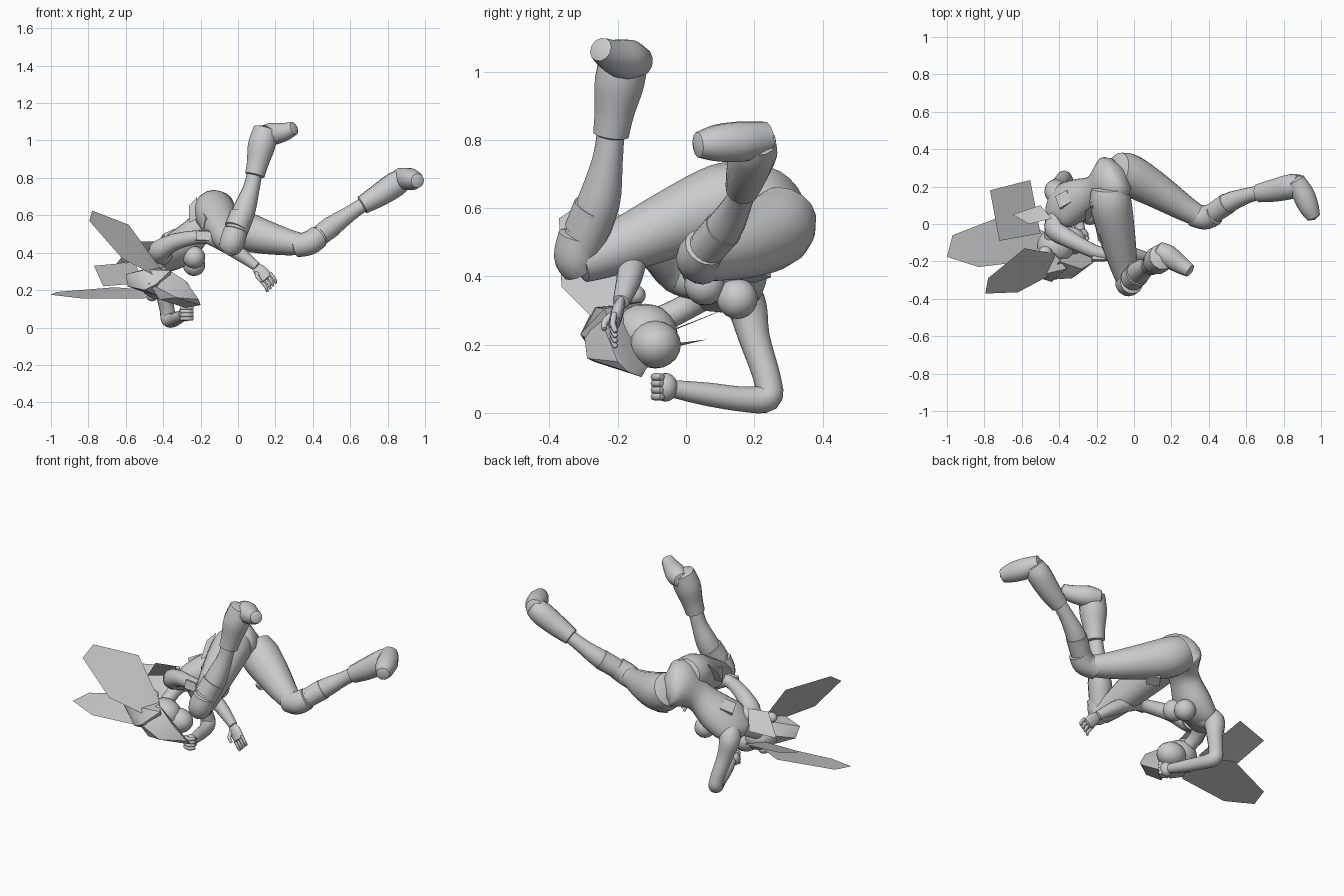
import bpy, bmesh, math
from mathutils import Vector as V


def finish(name, bm, smooth=True, angle=50):
    bmesh.ops.recalc_face_normals(bm, faces=bm.faces)
    me = bpy.data.meshes.new(name)
    bm.to_mesh(me)
    bm.free()
    ob = bpy.data.objects.new(name, me)
    bpy.context.collection.objects.link(ob)
    if smooth:
        for o in bpy.context.selected_objects:
            o.select_set(False)
        bpy.context.view_layer.objects.active = ob
        ob.select_set(True)
        bpy.ops.object.shade_smooth_by_angle(angle=math.radians(angle))
    return ob


def spline(a, b, c, d, t):
    return 0.5 * (2 * b + (c - a) * t + (2 * a - 5 * b + 4 * c - d) * t * t + (3 * b - a - 3 * c + d) * t ** 3)


def loft(name, pts, side=None, n=16, steps=4, flat=1.0):
    """Smooth tube through (x, y, z, radius) points; side axis keeps radius, the other is scaled."""
    P = [V(p[:3]) for p in pts]
    R = [(p[3], p[4] if len(p) > 4 else p[3] * flat) for p in pts]
    cen, rad = [], []
    last = len(P) - 1
    for i in range(last):
        ids = [max(i - 1, 0), i, i + 1, min(i + 2, last)]
        for k in range(steps + (i == last - 1)):
            t = k / steps
            cen.append(spline(*[P[j] for j in ids], t))
            rad.append([max(0.004, spline(*[R[j][m] for j in ids], t)) for m in (0, 1)])
    bm = bmesh.new()
    rings = []
    u = V(side) if side else (P[1] - P[0]).orthogonal()
    for i, c in enumerate(cen):
        tan = (cen[min(i + 1, len(cen) - 1)] - cen[max(i - 1, 0)]).normalized()
        u = (u - tan * u.dot(tan)).normalized()
        w = tan.cross(u)
        rings.append([bm.verts.new(c + u * rad[i][0] * math.cos(2 * math.pi * k / n)
                                   + w * rad[i][1] * math.sin(2 * math.pi * k / n)) for k in range(n)])
    for a, b in zip(rings, rings[1:]):
        for k in range(n):
            bm.faces.new((a[k], a[(k + 1) % n], b[(k + 1) % n], b[k]))
    # domed ends
    for ring, p, q in ((rings[0], cen[0], cen[1]), (rings[-1], cen[-1], cen[-2])):
        r = min((ring[0].co - p).length, (ring[n // 4].co - p).length)
        tip = bm.verts.new(p + (p - q).normalized() * r * 0.4)
        for k in range(n):
            bm.faces.new((ring[k], ring[(k + 1) % n], tip))
    return finish(name, bm)


def ball(name, c, size):
    bm = bmesh.new()
    bmesh.ops.create_uvsphere(bm, u_segments=16, v_segments=10, radius=1)
    bmesh.ops.scale(bm, vec=size, verts=bm.verts)
    bmesh.ops.translate(bm, vec=c, verts=bm.verts)
    return finish(name, bm)


def sheet(name, pts):
    bm = bmesh.new()
    f = bm.faces.new([bm.verts.new(p) for p in pts])
    bmesh.ops.triangulate(bm, faces=[f])
    return finish(name, bm, angle=40)


def pad(name, c, normal, along, sx, sy, h):
    z = V(normal).normalized()
    x = (V(along) - z * V(along).dot(z)).normalized()
    y = z.cross(x)
    bm = bmesh.new()
    bmesh.ops.create_cube(bm, size=1)
    for v in bm.verts:
        v.co = V(c) + x * v.co.x * sx + y * v.co.y * sy + z * v.co.z * h
    return finish(name, bm, False)


def hull(name, pts):
    bm = bmesh.new()
    for p in pts:
        bm.verts.new(p)
    bmesh.ops.convex_hull(bm, input=bm.verts)
    return finish(name, bm, angle=35)


SIDE = (0.1, 0.88, -0.4)
# torso, chest and neck
loft("torso", [(-0.075, 0.27, 0.625, .11, .085), (-0.12, 0.235, 0.605, .145, .105),
               (-0.205, 0.175, 0.53, .092, .078), (-0.305, 0.125, 0.43, .12, .095),
               (-0.385, 0.09, 0.38, .125, .075), (-0.435, 0.05, 0.345, .06, .05)], SIDE, n=20)
ball("chest_left", (-0.235, 0.15, 0.335), (.06, .06, .06))
ball("chest_right", (-0.235, 0.055, 0.375), (.06, .06, .06))
loft("neck", [(-0.42, 0.06, 0.35, .045), (-0.44, 0.0, 0.31, .038), (-0.44, -0.08, 0.27, .04)])

# extended leg
loft("long_thigh", [(-0.09, 0.285, 0.58, .10), (-0.02, 0.26, 0.535, .112), (0.12, 0.18, 0.49, .095),
                    (0.27, 0.085, 0.455, .07), (0.36, 0.035, 0.445, .055)])
loft("long_shin", [(0.34, 0.04, 0.445, .05), (0.4, 0.045, 0.465, .055), (0.5, 0.11, 0.54, .055),
                   (0.6, 0.15, 0.61, .042), (0.68, 0.17, 0.665, .038)])
loft("long_knee_pad", [(0.31, 0.05, 0.435, .06), (0.38, 0.035, 0.452, .065), (0.43, 0.055, 0.485, .062)])
loft("long_shin_pad", [(0.435, 0.065, 0.49, .056), (0.5, 0.11, 0.54, .058)])
loft("long_boot_shaft", [(0.665, 0.165, 0.655, .05), (0.75, 0.18, 0.705, .062),
                         (0.84, 0.2, 0.765, .068), (0.89, 0.21, 0.8, .055)], n=12)
loft("long_boot_foot", [(0.865, 0.235, 0.805, .05), (0.905, 0.16, 0.795, .06),
                        (0.935, 0.09, 0.79, .055), (0.96, 0.035, 0.785, .038)], n=12)

# raised leg
loft("bent_thigh", [(-0.13, 0.19, 0.64, .095), (-0.125, 0.11, 0.62, .112), (-0.095, -0.04, 0.555, .1),
                    (-0.055, -0.22, 0.475, .075), (-0.03, -0.31, 0.44, .06)])
loft("bent_shin", [(-0.035, -0.32, 0.43, .05), (-0.015, -0.3, 0.5, .062), (0.03, -0.255, 0.62, .062),
                   (0.07, -0.23, 0.74, .045), (0.09, -0.22, 0.83, .04)])
loft("bent_knee_pad", [(-0.045, -0.305, 0.425, .06), (-0.03, -0.32, 0.46, .067), (-0.012, -0.31, 0.52, .064)])
loft("bent_shin_pad", [(-0.01, -0.295, 0.53, .064), (0.02, -0.265, 0.6, .066)])
loft("bent_boot_shaft", [(0.09, -0.22, 0.815, .054), (0.105, -0.21, 0.88, .06),
                         (0.125, -0.195, 0.97, .075), (0.15, -0.175, 1.055, .07)], n=12)
loft("bent_boot_foot", [(0.125, -0.135, 1.03, .045), (0.18, -0.17, 1.035, .06),
                        (0.245, -0.215, 1.045, .05), (0.3, -0.25, 1.065, .036)], n=12)

# reaching arm with open hand
loft("open_arm", [(-0.4, 0.03, 0.39, .06), (-0.42, -0.03, 0.41, .058), (-0.33, -0.09, 0.46, .045),
                  (-0.19, -0.155, 0.485, .036), (-0.11, -0.155, 0.465, .042), (0.0, -0.165, 0.4, .038),
                  (0.1, -0.19, 0.325, .025)])
loft("open_palm", [(0.09, -0.19, 0.33, .022), (0.12, -0.2, 0.3, .036), (0.155, -0.21, 0.262, .034)],
     (0.7, 0.2, 0.7), flat=.5)
for i in range(4):
    s = (i - 1.5) * 0.015
    loft(f"open_finger_{i + 1}", [(0.15 + s, -0.21, 0.268 + s, .009), (0.172 + s, -0.215, 0.238 + s, .009),
                                  (0.18 + s, -0.205, 0.215 + s, .007)], n=8, steps=2)
loft("open_thumb", [(0.1, -0.195, 0.3, .012), (0.105, -0.235, 0.27, .011), (0.125, -0.24, 0.245, .008)], n=8)
pad("arm_cuff", (-0.19, -0.185, 0.49), (0, -1, .2), (1, -.2, 0), .07, .05, .02)

# folded arm with fist
loft("folded_arm", [(-0.38, 0.13, 0.36, .065), (-0.42, 0.175, 0.32, .06), (-0.405, 0.2, 0.22, .046),
                    (-0.38, 0.238, 0.1, .04), (-0.37, 0.238, 0.045, .042), (-0.345, 0.17, 0.04, .037),
                    (-0.315, 0.06, 0.055, .034), (-0.285, -0.035, 0.07, .026)])
ball("fist", (-0.28, -0.06, 0.075), (.038, .036, .042))
for i in range(4):
    z = 0.048 + i * 0.019
    loft(f"fist_finger_{i + 1}", [(-0.305, -0.08, z, .011), (-0.27, -0.092, z, .012), (-0.245, -0.07, z, .011)],
         n=8, steps=2)

# head and hair
ball("head", (-0.42, -0.12, 0.235), (.1, .095, .085))
ball("face", (-0.34, -0.09, 0.2), (.085, .075, .07))
hull("hair_cap", [(-0.6, -0.25, 0.285), (-0.59, -0.22, 0.22), (-0.5, -0.29, 0.2), (-0.49, -0.27, 0.31),
                  (-0.45, -0.13, 0.325), (-0.52, -0.13, 0.25), (-0.36, -0.24, 0.305), (-0.44, -0.31, 0.23),
                  (-0.45, -0.12, 0.17), (-0.36, -0.16, 0.14)])
hull("hair_fringe", [(-0.48, -0.3, 0.24), (-0.4, -0.2, 0.325), (-0.28, -0.24, 0.25), (-0.33, -0.29, 0.16),
                     (-0.21, -0.2, 0.15), (-0.2, -0.17, 0.12), (-0.28, -0.13, 0.105), (-0.42, -0.27, 0.15),
                     (-0.33, -0.11, 0.14)])
ball("hair_bobble_upper", (-0.475, -0.15, 0.345), (.035, .032, .03))
ball("hair_bobble_lower", (-0.46, -0.1, 0.17), (.033, .033, .03))

# long flat hair tails and cloth sheets
sheet("hair_tail_upper", [(-0.78, -0.29, 0.625), (-0.795, -0.372, 0.57), (-0.62, -0.365, 0.37),
                          (-0.45, -0.275, 0.28), (-0.42, -0.16, 0.325), (-0.585, -0.13, 0.55)])
sheet("hair_tail_lower", [(-1, -0.175, 0.175), (-0.83, -0.23, 0.155), (-0.5, -0.19, 0.155),
                          (-0.45, -0.06, 0.2), (-0.66, 0.06, 0.215), (-0.97, -0.06, 0.19)])
sheet("collar_sheet", [(-0.77, 0.18, 0.33), (-0.555, 0.235, 0.35), (-0.5, -0.05, 0.24), (-0.72, -0.09, 0.22)])
sheet("collar_flap", [(-0.65, 0.05, 0.34), (-0.56, 0.0, 0.46), (-0.44, 0.03, 0.46), (-0.5, 0.1, 0.36)])
sheet("hip_flap", [(-0.262, 0.07, 0.65), (-0.218, 0.1, 0.7), (-0.222, 0.04, 0.58), (-0.26, 0.01, 0.56)])

# small square patches
pad("back_patch", (-0.375, 0.13, 0.49), (-.5, .25, .8), (.6, .4, .4), .075, .075, .02)
pad("long_thigh_patch", (0.03, 0.2, 0.405), (.3, .1, -.9), (.8, -.5, -.2), .075, .065, .02)
pad("bent_thigh_patch", (-0.16, -0.06, 0.56), (-1, -.3, .2), (.2, -.9, -.4), .07, .07, .06)
